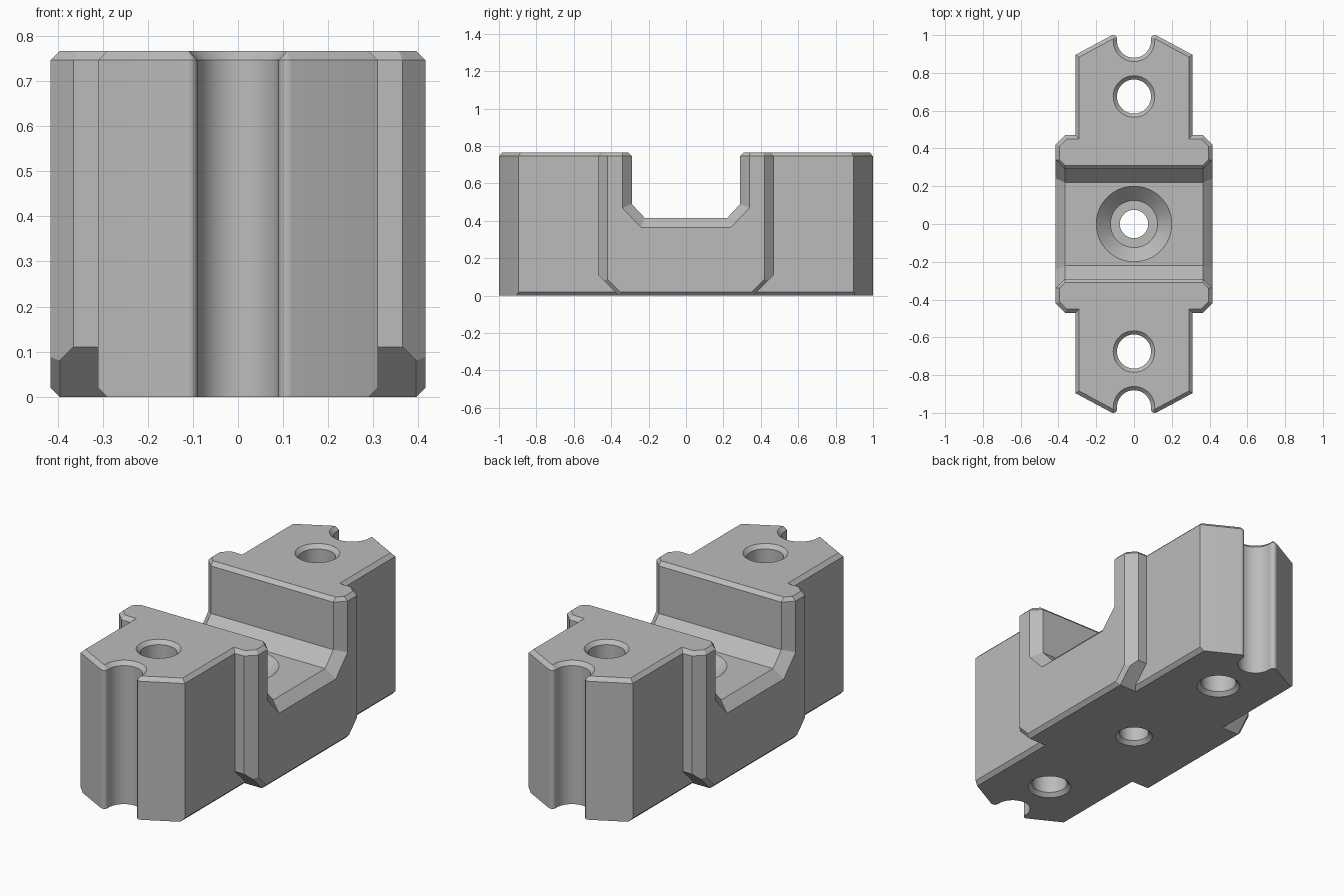
import bpy, bmesh, math
from mathutils import Vector

cube = bpy.data.objects.get("Cube")
if cube:
    bpy.data.objects.remove(cube, do_unlink=True)

H = 0.766      # total height
C = 0.02       # small edge chamfer

grey = bpy.data.materials.new("light_grey")
grey.use_nodes = True
grey.diffuse_color = (0.5, 0.5, 0.5, 1)
grey.node_tree.nodes["Principled BSDF"].inputs["Base Color"].default_value = (0.5, 0.5, 0.5, 1)


def make_object(name, bm):
    bmesh.ops.recalc_face_normals(bm, faces=bm.faces)
    mesh = bpy.data.meshes.new(name)
    bm.to_mesh(mesh)
    bm.free()
    mesh.materials.append(grey)
    obj = bpy.data.objects.new(name, mesh)
    bpy.context.collection.objects.link(obj)
    return obj


def loft(name, sections):
    """Closed solid through matching rings of points."""
    bm = bmesh.new()
    rings = [[bm.verts.new(p) for p in s] for s in sections]
    n = len(rings[0])
    for a, b in zip(rings, rings[1:]):
        for i in range(n):
            j = (i + 1) % n
            bm.faces.new((a[i], a[j], b[j], b[i]))
    bm.faces.new(rings[0][::-1])
    bm.faces.new(rings[-1])
    return make_object(name, bm)


def turned(name, y, profile, n=64):
    """Round solid about a vertical axis from (radius, z) pairs."""
    circle = [2 * math.pi * i / n for i in range(n)]
    return loft(name, [[(r * math.cos(a), y + r * math.sin(a), z) for a in circle]
                       for r, z in profile])


def combine(target, other, operation):
    mod = target.modifiers.new(operation.title(), 'BOOLEAN')
    mod.object = other
    mod.operation = operation
    mod.solver = 'EXACT'
    bpy.context.view_layer.objects.active = target
    bpy.ops.object.modifier_apply(modifier=mod.name)
    bpy.data.objects.remove(other, do_unlink=True)


# Long body: pointed ends with a round-lipped groove in each
def body_outline(z, inset, side_inset):
    slope = math.atan2(0.88, 0.47)
    nx, ny = math.cos(slope), math.sin(slope)
    groove_y, lip_x, lip_y, lip_r = 0.97, 0.11, 0.98, C
    half = []
    x = 0.31 - side_inset
    reach = nx * lip_x + ny * lip_y + lip_r - inset
    half.append((x, (reach - nx * x) / ny))
    r = max(lip_r - inset, 0.001)
    for i in range(9):
        a = slope + (math.pi - slope) * i / 8
        half.append((lip_x + r * math.cos(a), lip_y + r * math.sin(a)))
    r = 0.09 + inset
    for i in range(17):
        a = -math.pi / 2 * i / 16
        half.append((r * math.cos(a), groove_y + r * math.sin(a)))
    end = half + [(-px, py) for px, py in half[-2::-1]]
    return [(px, py, z) for px, py in end] + [(-px, -py, z) for px, py in end]


body = loft("saddle_block", [body_outline(0, 0, C), body_outline(C, 0, 0),
                             body_outline(H - C, 0, 0), body_outline(H, C, C)])

# Wide middle block: a box trimmed by chamfer planes on every side
bm = bmesh.new()
bmesh.ops.create_cube(bm, size=1)
W, L = 0.415, 0.47
for v in bm.verts:
    v.co = Vector((v.co.x * 2 * W, v.co.y * 2 * L, (v.co.z + 0.5) * H))
cuts = []
for s in (-1, 1):
    cuts += [((s * (W - C), 0, H), (s, 0, 1)),
             ((s * (W - C), 0, 0), (s, 0, -1)),
             ((0, s * (L - C), H), (0, s, 1)),
             ((0, s * 0.36, 0), (0, s, -1))]
    for t in (-1, 1):
        cuts += [((s * (W - 0.05), t * L, 0), (s, t, 0)),
                 ((s * (W - 0.05), t * (L - C * 1.414), H), (s, t, 1.414)),
                 ((s * (W - C), t * 0.36, 0), (s, t * 0.707, -0.707))]
for point, normal in cuts:
    bmesh.ops.bisect_plane(bm, geom=bm.verts[:] + bm.edges[:] + bm.faces[:], dist=1e-5,
                           plane_co=point, plane_no=normal, clear_outer=True)
    bmesh.ops.holes_fill(bm, edges=[e for e in bm.edges if e.is_boundary])
combine(body, make_object("middle_block", bm), 'UNION')


# Saddle channel across the middle, flared at both sides and at the top
def channel(x, d):
    half = [(0.34 + d, H + 0.03), (0.29 + d, H - C),
            (0.29 + d, 0.49 - 0.41 * d), (0.22 + 0.41 * d, 0.415 - d)]
    return [(x, y, z) for y, z in half] + [(x, -y, z) for y, z in half[::-1]]


flare = 0.12
combine(body, loft("channel_cutter", [channel(-W + 0.05 - flare, flare), channel(-W + 0.05, 0),
                                      channel(W - 0.05, 0), channel(W - 0.05 + flare, flare)]),
        'DIFFERENCE')

# Bolt holes in both ends, chamfered at top and bottom
for y in (-0.675, 0.675):
    combine(body, turned("bolt_hole_cutter", y, [(0.12, -0.01), (0.09, C), (0.09, H - C),
                                                 (0.12, H + 0.01)]), 'DIFFERENCE')

# Countersunk screw hole in the channel floor
combine(body, turned("screw_hole_cutter", 0, [(0.105, -0.01), (0.075, C), (0.075, 0.34),
                                              (0.125, 0.34), (0.215, 0.43)]), 'DIFFERENCE')

bpy.ops.object.select_all(action='DESELECT')
body.select_set(True)
bpy.context.view_layer.objects.active = body
bpy.ops.object.shade_smooth_by_angle(angle=math.radians(25))
